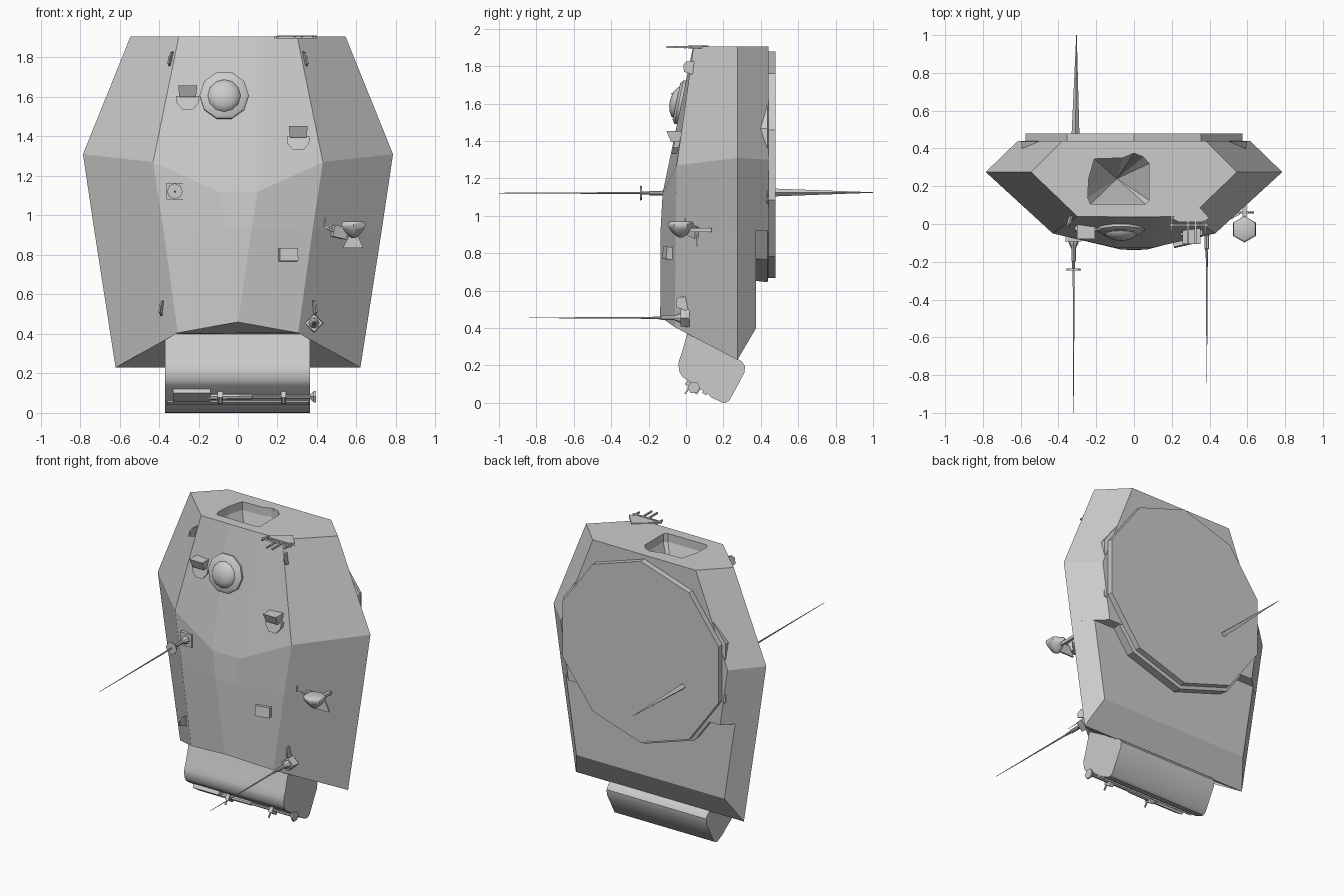
import bpy, bmesh, math
from mathutils import Vector, Matrix

if "Cube" in bpy.data.objects:
    bpy.data.objects.remove(bpy.data.objects["Cube"])


def make(name, verts, faces, smooth=None):
    me = bpy.data.meshes.new(name)
    bm = bmesh.new()
    vs = [bm.verts.new(v) for v in verts]
    for f in faces:
        bm.faces.new([vs[i] for i in f])
    bmesh.ops.remove_doubles(bm, verts=bm.verts, dist=1e-4)
    bmesh.ops.recalc_face_normals(bm, faces=bm.faces)
    bm.to_mesh(me)
    bm.free()
    ob = bpy.data.objects.new(name, me)
    bpy.context.collection.objects.link(ob)
    if smooth:
        bpy.ops.object.select_all(action='DESELECT')
        bpy.context.view_layer.objects.active = ob
        ob.select_set(True)
        bpy.ops.object.shade_smooth_by_angle(angle=math.radians(smooth))
    return ob


def loft(name, rings, smooth=None):
    n = len(rings[0])
    faces = [(k * n + i, k * n + (i + 1) % n, (k + 1) * n + (i + 1) % n, (k + 1) * n + i)
             for k in range(len(rings) - 1) for i in range(n)]
    last = (len(rings) - 1) * n
    faces += [tuple(range(n)), tuple(range(last, last + n))]
    return make(name, [v for r in rings for v in r], faces, smooth)


def lathe(name, base, axis, profile, n=8, turn=0.0, smooth=None):
    """Turned part: profile of (distance along axis, radius)."""
    rot = Vector(axis).normalized().to_track_quat('Z', 'Y').to_matrix()
    rings = [[Vector(base) + rot @ Vector((max(r, .0015) * math.cos(turn + 2 * math.pi * i / n),
                                           max(r, .0015) * math.sin(turn + 2 * math.pi * i / n), h))
              for i in range(n)] for h, r in profile]
    return loft(name, rings, smooth)


def box(name, c, s, rot=(0, 0, 0)):
    m = Matrix.Rotation(rot[2], 3, 'Z') @ Matrix.Rotation(rot[1], 3, 'Y') @ Matrix.Rotation(rot[0], 3, 'X')
    rings = [[Vector(c) + m @ Vector((a * s[0] / 2, b * s[1] / 2, k * s[2] / 2))
              for a, b in ((-1, -1), (1, -1), (1, 1), (-1, 1))] for k in (-1, 1)]
    return loft(name, rings)


def extrude_x(name, profile, x0, x1, smooth=None):
    return loft(name, [[(x, y, z) for y, z in profile] for x in (x0, x1)], smooth)


# Turret shell: half sections of roof centre, roof edge, widest edge, underside edge
half = [
    [(.10, .038, 1.905), (.30, .04, 1.905), (.545, .275, 1.905), (.38, .44, 1.905)],
    [(.10, -.125, 1.12), (.43, -.05, 1.27), (.785, .275, 1.31), (.615, .44, 1.30)],
    [(.07, -.135, .94), (.378, -.055, .93), (.727, .275, .92), (.56, .44, .92)],
    [(.07, -.135, .94), (.378, -.055, .93), (.727, .275, .92), (.625, .375, .92)],
    [(0, -.138, .46), (.305, -.06, .405), (.62, .275, .23), (.546, .375, .40)],
]
verts, faces = [], []
for row in half:
    verts += row + [(-x, y, z) for x, y, z in reversed(row)]
for k in range(4):
    for i in range(8):
        j = (i + 1) % 8
        faces.append((k * 8 + i, k * 8 + j, k * 8 + 8 + j, k * 8 + 8 + i))
verts += [(.36, .02, .402), (-.36, .02, .402)]
faces += [tuple(range(8)), (32, 33, 40, 41, 38, 39), (33, 34, 40), (38, 41, 37),
          (40, 34, 37, 41), (34, 35, 36, 37)]
shell = make("turret_shell", verts, faces)

# Deep hatch recess in the rear plate
outline = [(-.23, .105), (.06, .105), (.08, .125), (.08, .32), (.05, .355), (0, .375), (-.06, .35), (-.21, .345),
           (-.24, .24), (-.245, .14)]
cut = loft("recess_cutter", [[(x, y, 1.96) for x, y in outline],
                             [(x, y, 1.85) for x, y in outline],
                             [(-.09 + (x + .09) * .02, .24 + (y - .24) * .02, 1.5) for x, y in outline]])
mod = shell.modifiers.new("recess", 'BOOLEAN')
mod.operation = 'DIFFERENCE'
mod.solver = 'EXACT'
mod.object = cut
bpy.context.view_layer.objects.active = shell
bpy.ops.object.modifier_apply(modifier="recess")
bpy.data.objects.remove(cut)

# Turret ring
ring_rows = []
for y, r in ((.37, .62), (.436, .628), (.44, .605), (.478, .605)):
    ring_rows.append([(r * math.sin(i * math.pi / 5), y, 1.273 + r * math.cos(i * math.pi / 5)) for i in range(10)])
loft("turret_ring", ring_rows)

# Gun mantlet
extrude_x("mantlet", [(.015, .40), (-.025, .26), (-.038, .225), (-.04, .20), (-.035, .165), (-.018, .138),
                      (.12, .045), (.135, .03), (.19, .003), (.21, 0), (.232, .012), (.312, .16),
                      (.316, .195), (.30, .22), (.27, .24)], -.37, .365, 35)

# Cupola on the sloped roof
up = Vector((0, -1, .21)).normalized()
lathe("cupola_base", (-.07, -.02, 1.605), up, [(-.02, .125), (.018, .125), (.032, .105)], 10, 0, 40)
lathe("cupola_dome", (-.07, -.02, 1.60), up, [(.02, .088), (.042, .08), (.058, .055), (.066, .025), (.068, 0)], 12, 0, 60)

# Periscopes
for x, y, z in ((-.255, -.02, 1.60), (.305, -.045, 1.395)):
    front = [(x - .048, y - .06, z + .058), (x + .048, y - .06, z + .058), (x + .042, y - .035, z), (x - .042, y - .035, z)]
    loft("periscope_head", [front, [(a, y + .03, c) for a, b, c in front]])
    loft("periscope_base", [[(x + a, y + d + c * .21, z + c) for a, c in
                             ((-.058, .005), (.058, .005), (.055, -.03), (.025, -.065), (-.025, -.065), (-.055, -.03))]
                            for d in (-.016, .03)])

# Lifting hooks
for x, y, z, lean in ((.342, .02, 1.79, -.2), (.388, -.02, .53, -.15)):
    for s in (-1, 1):
        pts = [(.03, -.04), (.03, .04), (-.02, .035), (-.035, .015), (-.03, -.02)]
        loft("lifting_hook", [[(s * (x + t + b * lean - a * .25), y + a, z + b) for a, b in pts] for t in (-.004, .004)])

# Whip antennas on the roof
for x, y, z, tip, square in ((-.32, -.085, 1.122, -1.0, True), (.385, -.02, .455, -.84, False)):
    lathe("antenna_base", (x, y, z), (0, -1, 0), [(-.03, .03), (.015, .026), (.045, .012), (.11, .012), (.115, .008), (.16, .007)], 8)
    lathe("antenna_whip", (x, y - .12, z), (0, -1, 0), [(0, .006), (y - .12 - tip, 0)], 5)
    if square:
        box("antenna_plate", (x, y + .005, z), (.085, .025, .085))
        lathe("antenna_guard", (x, y - .15, z), (0, -1, 0), [(0, .036), (.01, .04)], 8)
    else:
        lathe("antenna_foot", (x, y + .04, z), (0, -1, 0), [(0, .05), (.05, .045)], 4)

# Spike on the underside
lathe("underside_spike", (-.31, .44, 1.125), (.01, 1, 0), [(0, .022), (.3, .011), (.56, 0)], 4)

# Searchlight with bracket
lathe("searchlight_bowl", (.585, -.028, .965), (0, 0, -1),
      [(-.004, .058), (0, .066), (.015, .07), (.035, .06), (.055, .045), (.075, .02), (.08, .01)], 6, math.pi / 2, 50)
box("searchlight_arm", (.585, .065, .925), (.02, .14, .02))
loft("searchlight_yoke", [[(.565, y, .90), (.605, y, .90), (.635, y, .835), (.53, y, .835)] for y in (.055, .065)])
box("searchlight_strut", (.515, .04, .915), (.08, .025, .06), (0, .2, .5))
box("searchlight_handle", (.475, .02, .925), (.12, .01, .01), (0, .45, .3))
box("searchlight_hook", (.435, .0, .97), (.01, .01, .05))

# Stowage box on the roof
box("roof_box", (.253, -.09, .80), (.095, .05, .066), (-.1, 0, .22))

# Machine gun rest at the roof's rear edge
loft("rest_plate", [[(.24, .01, z), (.36, .01, z), (.40, .03, z), (.32, .12, z), (.20, .03, z)] for z in (1.895, 1.911)])
for x, y0, y1 in ((.20, -.035, .04), (.285, -.105, .03), (.325, -.105, .03), (.38, -.05, .03)):
    box("rest_prong", (x, (y0 + y1) / 2, 1.902), (.01, y1 - y0, .01))
box("rest_bar", (.29, -.005, 1.902), (.21, .012, .012))

# Machine gun stowed on the mantlet's lower slope
tilt = -.59
box("gun_receiver", (-.235, .035, .09), (.19, .08, .03), (tilt, 0, 0))
lathe("gun_barrel", (-.15, .042, .082), (1, 0, 0), [(0, .016), (.22, .013), (.225, .009), (.52, .009)], 8)
lathe("gun_muzzle", (.365, .042, .082), (1, 0, 0), [(0, .012), (.018, .032), (.03, .034)], 6)
for x in (-.09, .23):
    box("gun_clamp", (x, .045, .08), (.026, .06, .045), (tilt, 0, 0))
    box("gun_clamp_pin", (x, .01, .07), (.008, .008, .055), (-.6, 0, 0))
box("gun_rail", (0, .1, .052), (.72, .025, .012), (tilt, 0, 0))
